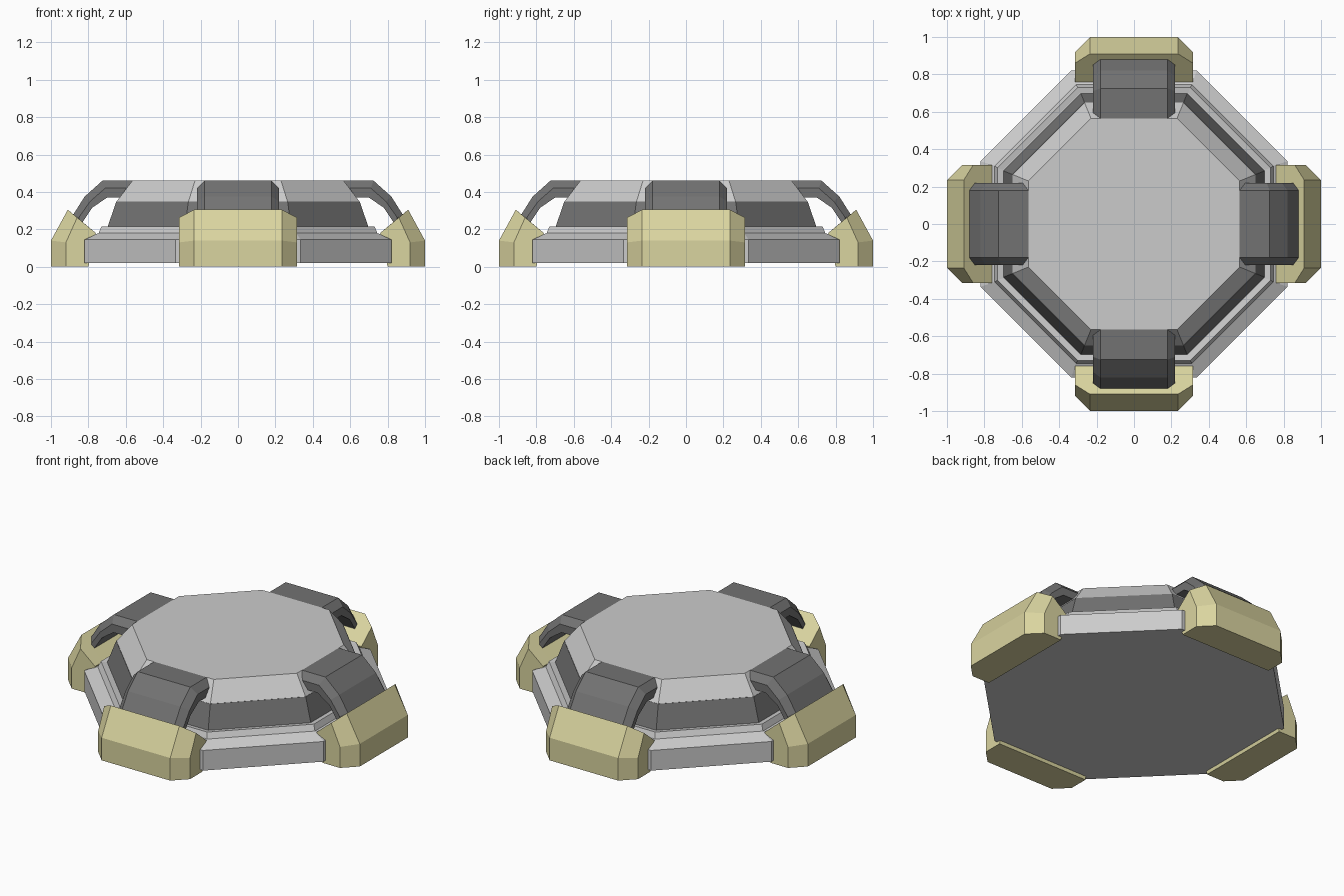
import bpy, bmesh
from math import pi
from mathutils import Matrix

if "Cube" in bpy.data.objects:
    bpy.data.objects.remove(bpy.data.objects["Cube"])


def material(name, rgb):
    m = bpy.data.materials.new(name)
    m.diffuse_color = (*rgb, 1)
    m.use_nodes = True
    m.node_tree.nodes["Principled BSDF"].inputs["Base Color"].default_value = m.diffuse_color
    return m


DARK = material("dark_grey", (0.17, 0.17, 0.17))
YELLOW = material("pale_yellow", (0.70, 0.66, 0.35))


def loft(name, rings, mat=None, turn=0):
    """Skin equal-length closed rings, cap both ends, turn about z."""
    bm = bmesh.new()
    vs = [[bm.verts.new(p) for p in ring] for ring in rings]
    n = len(rings[0])
    for a, b in zip(vs, vs[1:]):
        for i in range(n):
            j = (i + 1) % n
            bm.faces.new((a[i], a[j], b[j], b[i]))
    bm.faces.new(vs[0])
    bm.faces.new(vs[-1])
    bmesh.ops.recalc_face_normals(bm, faces=bm.faces)
    bm.transform(Matrix.Rotation(turn, 4, 'Z'))
    me = bpy.data.meshes.new(name)
    bm.to_mesh(me)
    bm.free()
    ob = bpy.data.objects.new(name, me)
    bpy.context.collection.objects.link(ob)
    if mat:
        me.materials.append(mat)
    return ob


def octagon(a, b, z):
    """Octagon: a = axis distance of short sides, b = their half length."""
    return [(a, -b, z), (a, b, z), (b, a, z), (-b, a, z),
            (-a, b, z), (-a, -b, z), (-b, -a, z), (b, -a, z)]


# Stacked octagonal body
loft("base_plate", [octagon(*r) for r in (
    (.82, .335, .02), (.82, .335, .145), (.745, .31, .18),
    (.73, .30, .215), (.70, .29, .21))])
loft("body_wall", [octagon(*r) for r in ((.70, .285, .205), (.65, .265, .35))], DARK)
loft("top_cap", [octagon(*r) for r in ((.65, .265, .348), (.565, .23, .46))])

# Cross-sections as (radius, height): full in the middle, reduced at the ends
foot_mid = [(.80, 0), (1, 0), (1, .14), (.91, .305), (.76, .18)]
foot_end = [(.80, 0), (.92, 0), (.92, .13), (.86, .263), (.76, .18)]
arm_mid = [(.565, .46), (.725, .46), (.82, .375), (.88, .28), (.88, .18),
           (.83, .18), (.83, .24), (.78, .315), (.70, .37), (.565, .37)]
arm_end = [(.575, .42), (.71, .42), (.79, .35), (.85, .265), (.85, .18),
           (.83, .18), (.83, .24), (.78, .315), (.70, .37), (.575, .37)]


def sections(mid, end, inner, outer):
    return [[(x, -r, z) for r, z in prof] for x, prof in
            ((-outer, end), (-inner, mid), (inner, mid), (outer, end))]


# Four clamps around the body: a yellow foot and a bent arm each
for k, side in enumerate(("front", "right", "back", "left")):
    loft(side + "_foot", sections(foot_mid, foot_end, .235, .315), YELLOW, k * pi / 2)
    loft(side + "_arm", sections(arm_mid, arm_end, .18, .22), DARK, k * pi / 2)
